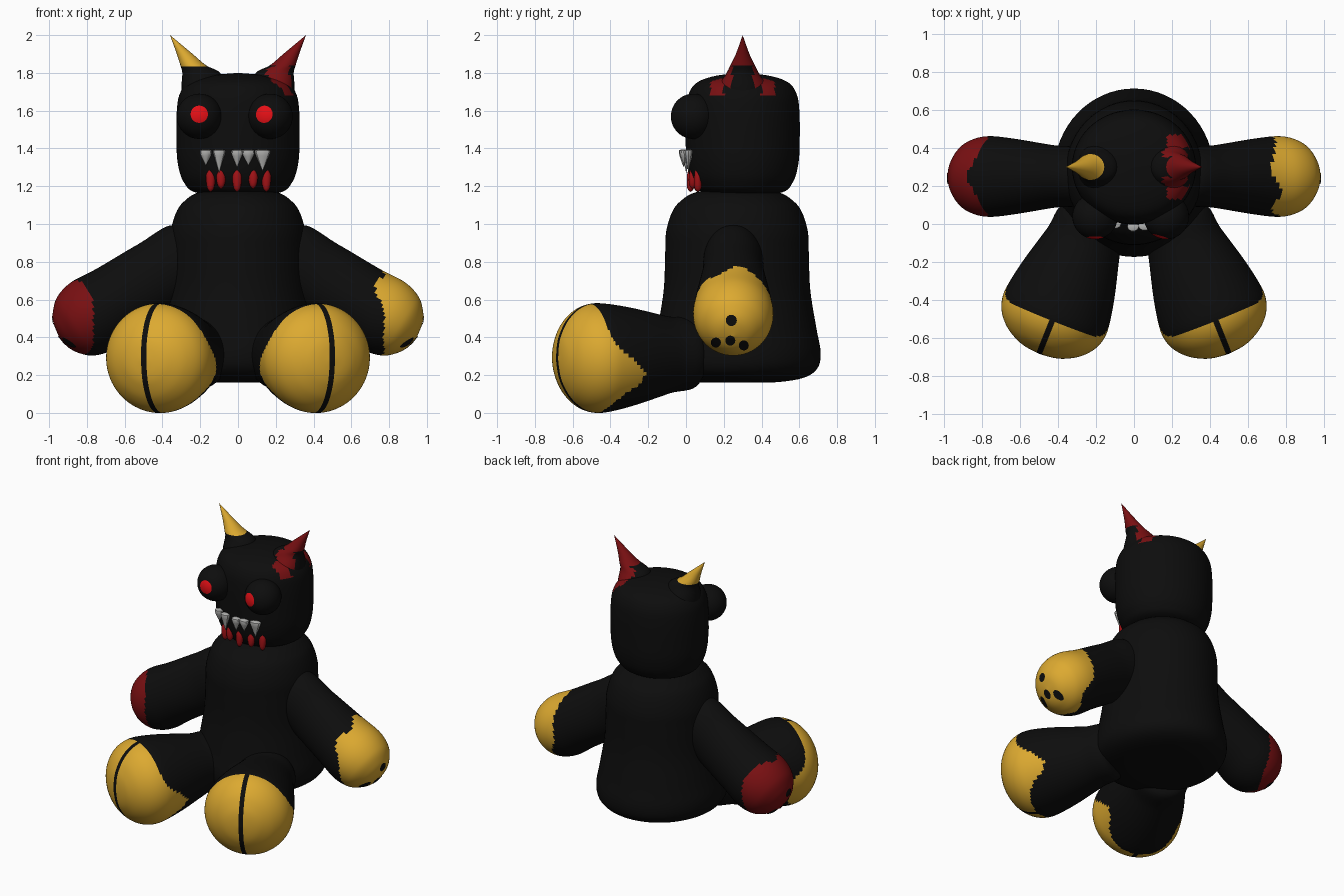
import bpy, bmesh, math
from mathutils import Vector, Matrix
from mathutils.bvhtree import BVHTree

if "Cube" in bpy.data.objects:
    bpy.data.objects.remove(bpy.data.objects["Cube"])


def mat(name, r, g, b):
    m = bpy.data.materials.new(name)
    m.diffuse_color = (r, g, b, 1)
    m.use_nodes = True
    m.node_tree.nodes["Principled BSDF"].inputs["Base Color"].default_value = m.diffuse_color
    return m


BLACK = mat("black plush", 0.004, 0.004, 0.004)
GOLD = mat("gold plush", 0.72, 0.40, 0.03)
RED = mat("dark red plush", 0.19, 0.005, 0.006)
GLOW = mat("eye red", 0.78, 0.005, 0.008)
BLOOD = mat("drip red", 0.36, 0.006, 0.008)
BONE = mat("tooth grey", 0.45, 0.45, 0.44)


def smooth_rows(rows, n):
    """Catmull-Rom interpolation through profile rows."""
    out = []
    for i in range(len(rows) - 1):
        p = [rows[max(0, min(len(rows) - 1, i + k))] for k in (-1, 0, 1, 2)]
        for j in range(n):
            t = j / n
            out.append([0.5 * (2 * b + (c - a) * t + (2 * a - 5 * b + 4 * c - d) * t * t
                               + (3 * b - a - 3 * c + d) * t ** 3) for a, b, c, d in zip(*p)])
    return out + [list(rows[-1])]


def loft(rows, frame, seg=64, n=5):
    """Elliptical rings (height, rx, ry, x offset) joined along local z, then placed by frame."""
    bm = bmesh.new()
    prev = None
    for s, rx, ry, off in smooth_rows(rows, n):
        rx, ry = max(rx, 0), max(ry, 0)
        ring = [bm.verts.new(frame @ Vector((off + rx * math.cos(2 * math.pi * k / seg),
                                             ry * math.sin(2 * math.pi * k / seg), s)))
                for k in range(seg)]
        if prev:
            for k in range(seg):
                q = (k + 1) % seg
                bm.faces.new((prev[k], prev[q], ring[q], ring[k]))
        prev = ring
    bmesh.ops.remove_doubles(bm, verts=bm.verts, dist=1e-5)
    bmesh.ops.recalc_face_normals(bm, faces=bm.faces)
    return bm


def finish(bm, name, mats, rule=None, angle=50):
    """Make the object, colour faces by rule(centre), return a BVH of the surface."""
    if rule:
        for f in bm.faces:
            f.material_index = int(rule(f.calc_center_median()))
    tree = BVHTree.FromBMesh(bm)
    me = bpy.data.meshes.new(name)
    bm.to_mesh(me)
    bm.free()
    ob = bpy.data.objects.new(name, me)
    bpy.context.collection.objects.link(ob)
    for m in mats:
        me.materials.append(m)
    bpy.ops.object.select_all(action='DESELECT')
    ob.select_set(True)
    bpy.context.view_layer.objects.active = ob
    bpy.ops.object.shade_smooth_by_angle(angle=math.radians(angle))
    return tree


def axes(x, y, z, o):
    m = Matrix((x, y, z)).transposed().to_4x4()
    m.translation = o
    return m


# Body
prof = [(.16, 0), (.162, .2), (.185, .35), (.235, .425), (.32, .443), (.45, .42), (.65, .388),
        (.85, .38), (.96, .375), (1.06, .345), (1.12, .3), (1.17, .21), (1.19, 0)]
finish(loft([(z, r * .95, r, 0) for z, r in prof], Matrix.Translation((0, .27, 0))), "body", [BLACK])

# Head, with red stain beneath one ear
prof = [(1.15, 0), (1.165, .2), (1.22, .265), (1.32, .295), (1.45, .302), (1.6, .3), (1.69, .285),
        (1.75, .24), (1.785, .14), (1.8, 0)]
head = finish(loft([(z, r * 1.08, r, 0) for z, r in prof], Matrix.Translation((0, .3, 0)), 96, 8),
              "head", [BLACK, RED],
              lambda c: .17 < c.x < .29 and .1 < abs(c.y - .3) < .17 and c.z > 1.68)

# Ears: pointed, leaning outward
for side, col, name in ((-1, GOLD, "left_ear"), (1, RED, "right_ear")):
    rows = [(1.62, .1, .12, .2 * side), (1.72, .115, .13, .185 * side), (1.8, .1, .085, .195 * side),
            (1.84, .068, .065, .237 * side), (1.9, .042, .036, .282 * side), (2.0, 0, 0, .36 * side)]

    def ear_rule(c, side=side):
        if side < 0:
            return c.z > 1.83
        return c.z > 1.84 or (c.z > 1.68 and abs(c.y - .3) > .055 and c.x > .15)
    finish(loft(rows, Matrix.Translation((0, .3, 0)), 24, 6), name, [BLACK, col], ear_rule, 35)

# Bulging eyes with round red pupils
for x, px, name in ((-.205, -.205, "left_eye"), (.17, .135, "right_eye")):
    pole = Vector((px - x, -.12, .012)).normalized()
    bm = bmesh.new()
    rot = Vector((0, 0, 1)).rotation_difference(pole).to_matrix().to_4x4()
    bmesh.ops.create_uvsphere(bm, u_segments=32, v_segments=24, radius=.12,
                              matrix=Matrix.Translation((x, .04, 1.57)) @ rot)
    o = Vector((x, .04, 1.57))
    finish(bm, name, [BLACK, GLOW], lambda c: (c - o).normalized().dot(pole) > math.cos(math.radians(23)))


def face_y(x, z):
    return head.ray_cast(Vector((x, -2, z)), Vector((0, 1, 0)))[0].y


# Upper fangs
for i, (x, w, tip) in enumerate(((-.17, .03, 1.31), (-.1, .032, 1.27), (-.005, .03, 1.30),
                                 (.055, .032, 1.31), (.13, .04, 1.28))):
    rows = [(1.395, 0, 0, x), (1.39, w, .025, x), (1.36, w * .85, .022, x), (tip, 0, 0, x)]
    finish(loft(rows, Matrix.Translation((0, face_y(x, 1.36) - .014, 0)), 10, 2),
           f"upper_tooth_{i}", [BONE], angle=35)

# Lower fangs, covered in red drips
for i, x in enumerate((-.145, -.09, -.005, .08, .15)):
    low = 1.17 + .015 * (i % 2)
    rows = [(low, 0, 0, x), (low + .02, .018, .018, x), (1.25, .025, .02, x),
            (1.285, .014, .013, x), (1.325, 0, 0, x)]
    finish(loft(rows, Matrix.Translation((0, face_y(x, 1.23) - .005, 0)), 12, 3),
           f"lower_tooth_{i}", [BLOOD, BONE], lambda c: c.z > 1.295)

for side, word in ((-1, "left"), (1, "right")):
    # Arm with coloured paw
    az = Vector((.851 * side, 0, -.525))
    ax = Vector((0, 1, 0))
    rows = [(-.62, 0, 0), (-.62, .14, .18), (-.4, .165, .195), (-.15, .2, .2), (0, .212, .21),
            (.1, .187, .186), (.16, .137, .137), (.195, .08, .08), (.21, 0, 0)]
    bm = loft([r + (0,) for r in rows], axes(ax, az.cross(ax), az, (.77 * side, .25, .515)), 80, 8)

    def paw_rule(c, side=side):
        if side > 0:
            return c.x > .75 + .025 * math.sin(c.y * 22 + c.z * 14)
        return -c.x > .89 - .6 * abs(c.y - .25) - .4 * max(0, .45 - c.z)
    arm = finish(bm, word + "_arm", [BLACK, GOLD if side > 0 else RED], paw_rule)

    # Paw pads: thin discs laid on the paw
    for i, (y, z, r) in enumerate(((.24, .49, .029), (.16, .375, .026), (.235, .385, .026), (.305, .36, .026))):
        bm = bmesh.new()
        vs = []
        for k in range(17):
            a, q = k * math.pi / 8, r if k < 16 else 0
            p, nrm, _, _ = arm.ray_cast(Vector((2 * side, y + q * math.cos(a), z + q * math.sin(a))),
                                        Vector((-side, 0, 0)))
            vs.append(bm.verts.new(p + nrm * .004))
        for k in range(16):
            tri = (vs[16], vs[k], vs[(k + 1) % 16])
            bm.faces.new(tri if side > 0 else tri[::-1])
        finish(bm, f"{word}_paw_pad_{i}", [BLACK])

    # Leg with gold foot and black centre seam cut into it
    lz = Vector((.37 * side, -.928, -.045)).normalized()
    lx = Vector((0, 0, 1)).cross(lz).normalized()
    foot = Vector((.415 * side, -.47, .29))
    rows = [(-.55, 0), (-.55, .17), (-.4, .205), (-.2, .258), (-.05, .287), (.03, .288), (.1, .262),
            (.16, .209), (.2, .143), (.22, .083), (.23, 0)]
    bm = loft([(s, r, r, 0) for s, r in rows], axes(lx, lz.cross(lx), lz, foot), 80, 8)
    for d in (-.015, .015):
        bmesh.ops.bisect_plane(bm, geom=bm.verts[:] + bm.edges[:] + bm.faces[:],
                               plane_co=foot + lx * d, plane_no=lx)

    def foot_rule(c):
        v = c - foot
        edge = .03 - .2 * math.exp(-((c.z - .2) / .12) ** 2)
        return v.dot(lz) > edge and abs(v.dot(lx)) > .015
    finish(bm, word + "_leg", [BLACK, GOLD], foot_rule)
